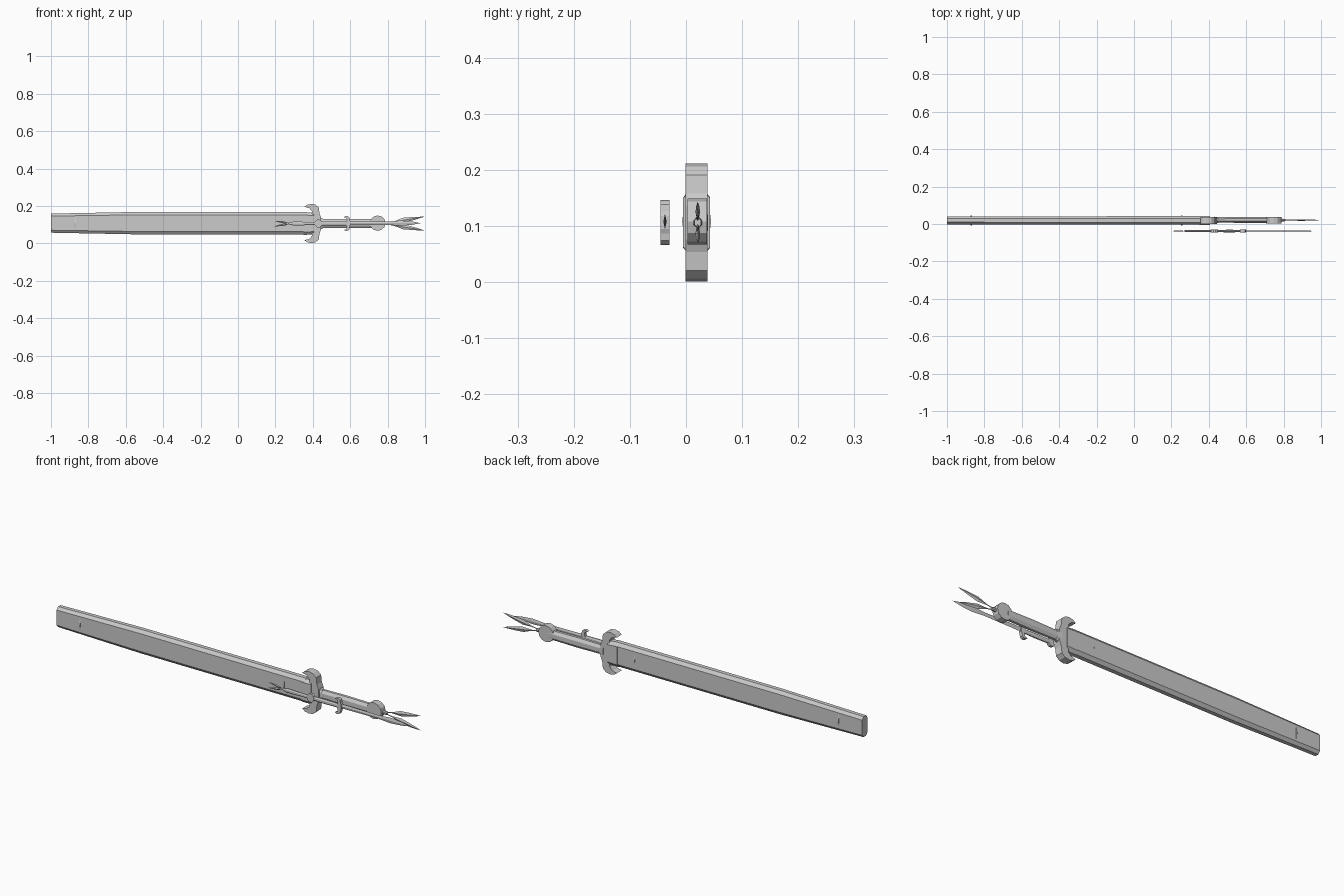
import bpy, bmesh, math
from mathutils import Matrix, Vector

if "Cube" in bpy.data.objects:
    bpy.data.objects.remove(bpy.data.objects["Cube"])

OCT = [(1, .74), (.45, 1), (-.45, 1), (-1, .74), (-1, -.74), (-.45, -1), (.45, -1), (1, -.74)]
LENS = [(1, 0), (.75, .72), (0.4, .9), (-.4, .9), (-.75, .72), (-1, 0),
        (-.75, -.72), (-.4, -.9), (.4, -.9), (.75, -.72)]
DIAMOND = [(1, 0), (0, 1), (-1, 0), (0, -1)]
ROUND8 = [(math.cos(math.pi * (k + .5) / 4) / .924, math.sin(math.pi * (k + .5) / 4) / .924) for k in range(8)]


def make(name, verts, faces):
    me = bpy.data.meshes.new(name)
    me.from_pydata(verts, [], faces)
    bm = bmesh.new()
    bm.from_mesh(me)
    bmesh.ops.recalc_face_normals(bm, faces=bm.faces)
    bm.to_mesh(me)
    bm.free()
    ob = bpy.data.objects.new(name, me)
    bpy.context.collection.objects.link(ob)
    return ob


def loft(name, section, stations, y, z, tilt=0):
    """Sweep a section along x; stations are (x, half depth, half height)."""
    n = len(section)
    x0 = stations[0][0]
    rot = Matrix.Rotation(tilt, 3, 'Y')
    base = Vector((x0, y, z))
    verts = [base + rot @ Vector((x - x0, a * hy, b * hz)) for x, hy, hz in stations for a, b in section]
    faces = [(i * n + k, i * n + (k + 1) % n, (i + 1) * n + (k + 1) % n, (i + 1) * n + k)
             for i in range(len(stations) - 1) for k in range(n)]
    faces += [tuple(range(n)), tuple(range(len(verts) - n, len(verts)))]
    return make(name, verts, faces)


def plate(name, outline, y0, y1):
    """Extrude an x-z outline through y."""
    n = len(outline)
    verts = [(x, y, z) for y in (y0, y1) for x, z in outline]
    faces = [(k, (k + 1) % n, n + (k + 1) % n, n + k) for k in range(n)]
    faces += [tuple(range(n)), tuple(range(n, 2 * n))]
    return make(name, verts, faces)


def guard(name, x, z, s, y0, y1):
    """Crescent guard whose horns sweep toward the blade; s < 0 flips it."""
    a = abs(s)
    upper = [(.045, .03), (.036, .052), (.032, .085), (.015, .1), (-.008, .105), (-.03, .1),
             (-.045, .089), (-.02, .083), (-.006, .068), (-.002, .045), (-.012, .025)]
    half = [(x + px * s, z + pz * a) for px, pz in upper]
    lower = [(px, 2 * z - pz) for px, pz in reversed(half)]
    return plate(name, half + lower, y0, y1)


def leaf(name, x, y, z, length, width, thick, tilt):
    """Slender leaf-shaped tassel."""
    st = [(x, thick * .5, width * .15), (x + length * .2, thick * .6, width * .2),
          (x + length * .45, thick, width), (x + length * .75, thick * .8, width * .6),
          (x + length, thick * .1, width * .03)]
    return loft(name, DIAMOND, st, y, z, tilt)


ZC = .106
YS = .019

# Scabbard with two thin bands
loft("scabbard", OCT, [(-1, .021, .051), (-.54, .022, .06), (.37, .023, .06)], YS, ZC + .002)
loft("scabbard_throat", OCT, [(.35, .024, .0605), (.405, .024, .059)], YS, ZC)
for i, (x, h) in enumerate([(-.87, .052), (.255, .058)]):
    loft(f"scabbard_band_{i}", LENS, [(x - .003, .026, h), (x + .003, .026, h)], YS, ZC + .002)

# Sword hilt
guard("sword_guard", .40, ZC, 1, -.001, .038)
loft("guard_collar", ROUND8, [(.43, .017, .034), (.455, .015, .026)], YS + .003, ZC)
loft("sword_grip", ROUND8, [(.44, .014, .023), (.58, .016, .025), (.73, .016, .023)], YS + .003, ZC)
disc = [(.747 + .042 * math.cos(k * math.pi / 6), .108 + .041 * math.sin(k * math.pi / 6)) for k in range(12)]
plate("pommel", disc, .003, .037)
loft("tassel_knot", ROUND8, [(.78, .008, .009), (.81, .006, .008)], .021, ZC)

# Pair of tassels on the sword
for name, s in (("upper", 1), ("lower", -1)):
    leaf("tassel_" + name, .795, .021, ZC + .003 * s, .203, .013, .004, -.165 * s)

# Small dagger in front of the scabbard
YD = -.0375
loft("dagger_blade", DIAMOND, [(.59, .003, .011), (.80, .003, .009), (.87, .003, .014),
                               (.93, .002, .009), (.975, .0003, .0005)], YD, ZC + .002)
guard("dagger_guard", .583, ZC, .38, YD - .008, YD + .008)
loft("dagger_grip", ROUND8, [(.43, .006, .01), (.51, .007, .011), (.585, .006, .01)], YD, ZC)
small = [(.43 + .02 * math.cos(k * math.pi / 5), ZC + .022 * math.sin(k * math.pi / 5)) for k in range(10)]
plate("dagger_pommel", small, YD - .007, YD + .007)
loft("dagger_shank", ROUND8, [(.27, .004, .004), (.30, .006, .011), (.36, .006, .009), (.43, .005, .007)], YD, ZC)
for name, s in (("upper", 1), ("lower", -1)):
    leaf("dagger_tassel_" + name, .285, YD, ZC, .092, .006, .002, math.pi + .16 * s)
